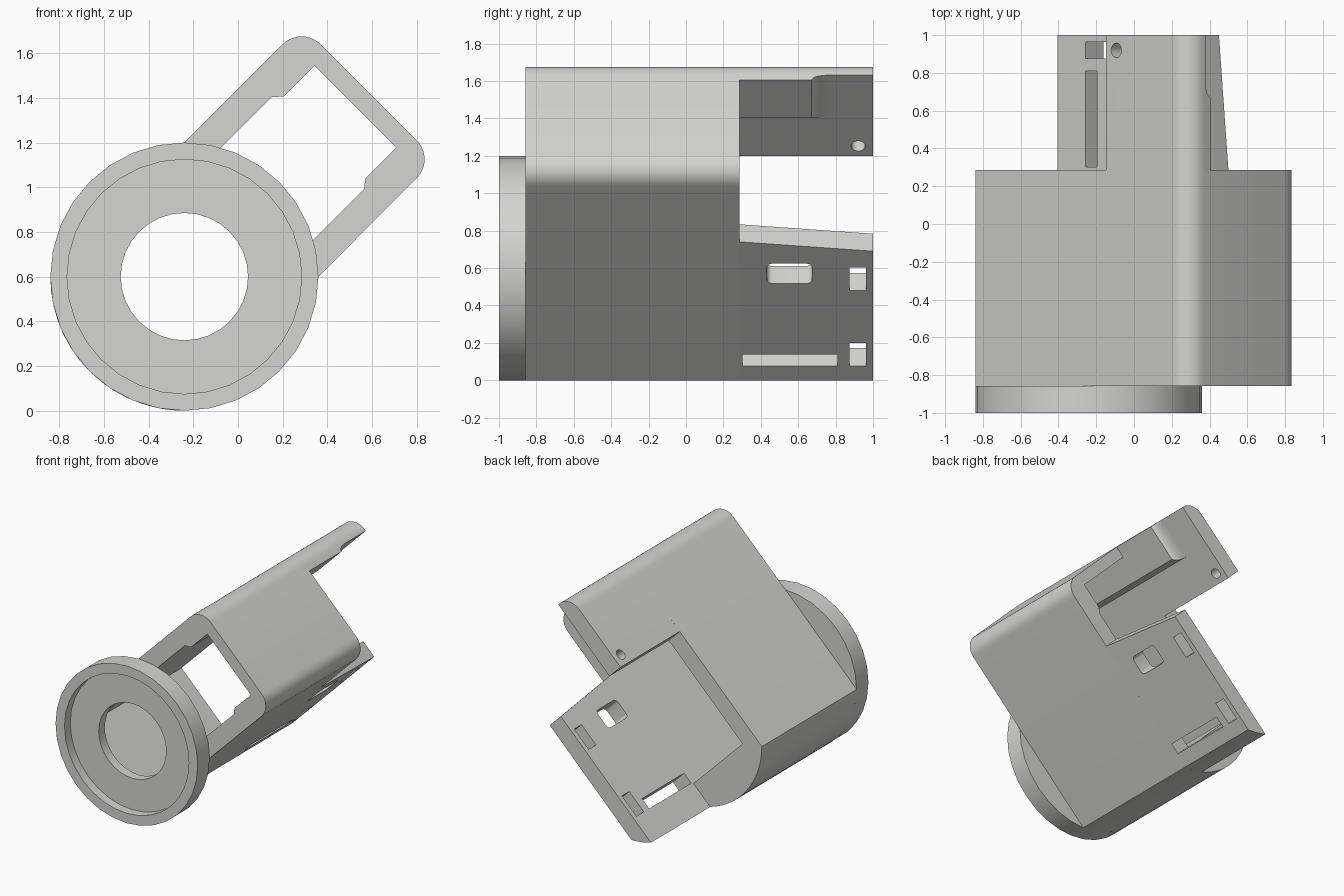
import bpy, bmesh, math

if "Cube" in bpy.data.objects:
    bpy.data.objects.remove(bpy.data.objects["Cube"])

S = math.sqrt(0.5)
grey = bpy.data.materials.new("light_grey")
grey.diffuse_color = (0.66, 0.66, 0.63, 1)
grey.use_nodes = True
grey.node_tree.nodes["Principled BSDF"].inputs["Base Color"].default_value = grey.diffuse_color


def loft(name, ends):
    """Join two matching outlines of (u, y, v) points; u and v are tilted 45 degrees."""
    bm = bmesh.new()
    a, b = [[bm.verts.new(((u - v) * S, y, (u + v) * S)) for u, y, v in e] for e in ends]
    bm.faces.new(a)
    bm.faces.new(b[::-1])
    for i in range(len(a)):
        j = (i + 1) % len(a)
        bm.faces.new((a[i], a[j], b[j], b[i]))
    return finish(bm, name)


def finish(bm, name):
    bmesh.ops.recalc_face_normals(bm, faces=bm.faces)
    me = bpy.data.meshes.new(name)
    bm.to_mesh(me)
    bm.free()
    ob = bpy.data.objects.new(name, me)
    bpy.context.collection.objects.link(ob)
    me.materials.append(grey)
    return ob


def along_y(name, pts, y0, y1, pts_back=None):
    return loft(name, [[(u, y0, v) for u, v in pts], [(u, y1, v) for u, v in pts_back or pts]])


def along_v(name, pts, v0, v1):
    return loft(name, [[(u, y, v) for u, y in pts] for v in (v0, v1)])


def arc(cu, cv, r, a0, a1, n=10):
    return [(cu + r * math.cos(math.radians(a0 + (a1 - a0) * i / n)),
             cv + r * math.sin(math.radians(a0 + (a1 - a0) * i / n))) for i in range(n + 1)]


def rounded_rect(u0, u1, y0, y1, r):
    return (arc(u1 - r, y1 - r, r, 0, 90, 4) + arc(u0 + r, y1 - r, r, 90, 180, 4)
            + arc(u0 + r, y0 + r, r, 180, 270, 4) + arc(u1 - r, y0 + r, r, 270, 360, 4))


def cut(ob, cutters):
    bpy.context.view_layer.objects.active = ob
    for c in cutters:
        m = ob.modifiers.new("cut", 'BOOLEAN')
        m.operation = 'DIFFERENCE'
        m.solver = 'EXACT'
        m.object = c
        bpy.ops.object.modifier_apply(modifier=m.name)
        bpy.data.objects.remove(c)


def smooth(ob):
    bpy.ops.object.select_all(action='DESELECT')
    ob.select_set(True)
    bpy.context.view_layer.objects.active = ob
    bpy.ops.object.shade_smooth_by_angle(angle=math.radians(30))


U1, V0, V1 = 1.421, 0.17, 1.018        # outer limits of the tube
I0, I1 = 0.302, 0.886                  # inner faces of the side walls
YF, YM, YB = -0.857, 0.285, 1.0        # front, step and back
R = 0.12                               # corner radius
CU, CV, CR = 0.2546, 0.594, 0.6        # flange axis and radius

# tube: two rounded corners on one side, a round belly on the other
tube = along_y("tube_body", arc(U1 - R, V0 + R, R, -90, 0) + arc(U1 - R, V1 - R, R, 0, 90)
               + arc(CU, CV, CR, 135, 225, 14), YF, YM)
cavity = along_y("cavity", [(-0.07, I0), (1.10, I0), (1.138, 0.332), (1.333, 0.332), (1.333, 0.85),
                            (1.138, 0.85), (1.10, I1), (-0.07, I1)], YF - 0.1, YM + 0.1)
cut(tube, [cavity])
smooth(tube)

# upper flap with screw hole
flap = along_y("upper_flap", [(0.81, I1), (U1, I1)] + arc(U1 - R, V1 - R, R, 0, 90) + [(0.81, V1)], YM, YB)
cut(flap, [along_v("screw_hole", arc(0.885, 0.92, 0.038, 0, 337.5, 15), 0.8, 1.1)])
smooth(flap)

# raised pad under the flap, fading out in a curve at the back
pad = [(YM, I1), (YM, 0.85), (0.67, 0.85), (0.68, 0.866), (0.70, 0.878), (0.74, 0.885), (0.76, I1)]
smooth(loft("flap_pad", [[(1.10 + (I1 - v) * 1.05, y, v) for y, v in pad], [(U1, y, v) for y, v in pad]]))

# lower plate with round lower edge, slanted free edge, slots and a window
edge = arc(CU, CV, CR, 209.1, 225, 4)
plate = along_y("lower_plate", edge + [(0.877, V0), (0.877, I0)], YM, YB,
                edge + [(0.806, V0), (0.806, I0)])
slots = [(-0.06, 0.025, 0.303, 0.81), (-0.06, 0.113, 0.875, 0.963), (0.51, 0.683, 0.875, 0.963)]
cutters = [along_v("slot", [(u0, y0), (u1, y0), (u1, y1), (u0, y1)], 0.1, 0.4) for u0, u1, y0, y1 in slots]
cutters.append(along_v("window", rounded_rect(0.562, 0.712, 0.432, 0.674, 0.03), 0.1, 0.4))
cut(plate, cutters)
smooth(plate)

# front flange: recessed ring
bm = bmesh.new()
N = 32
profile = [(0.285, YF), (CR, YF), (CR, -1), (0.525, -1), (0.525, -0.93), (0.285, -0.93)]
loops = [[bm.verts.new((-0.24 + r * math.cos(2 * math.pi * k / N), y, 0.6 + r * math.sin(2 * math.pi * k / N)))
          for k in range(N)] for r, y in profile]
for a in range(len(profile)):
    p, q = loops[a], loops[(a + 1) % len(profile)]
    for k in range(N):
        bm.faces.new((p[k], p[(k + 1) % N], q[(k + 1) % N], q[k]))
smooth(finish(bm, "front_flange"))
